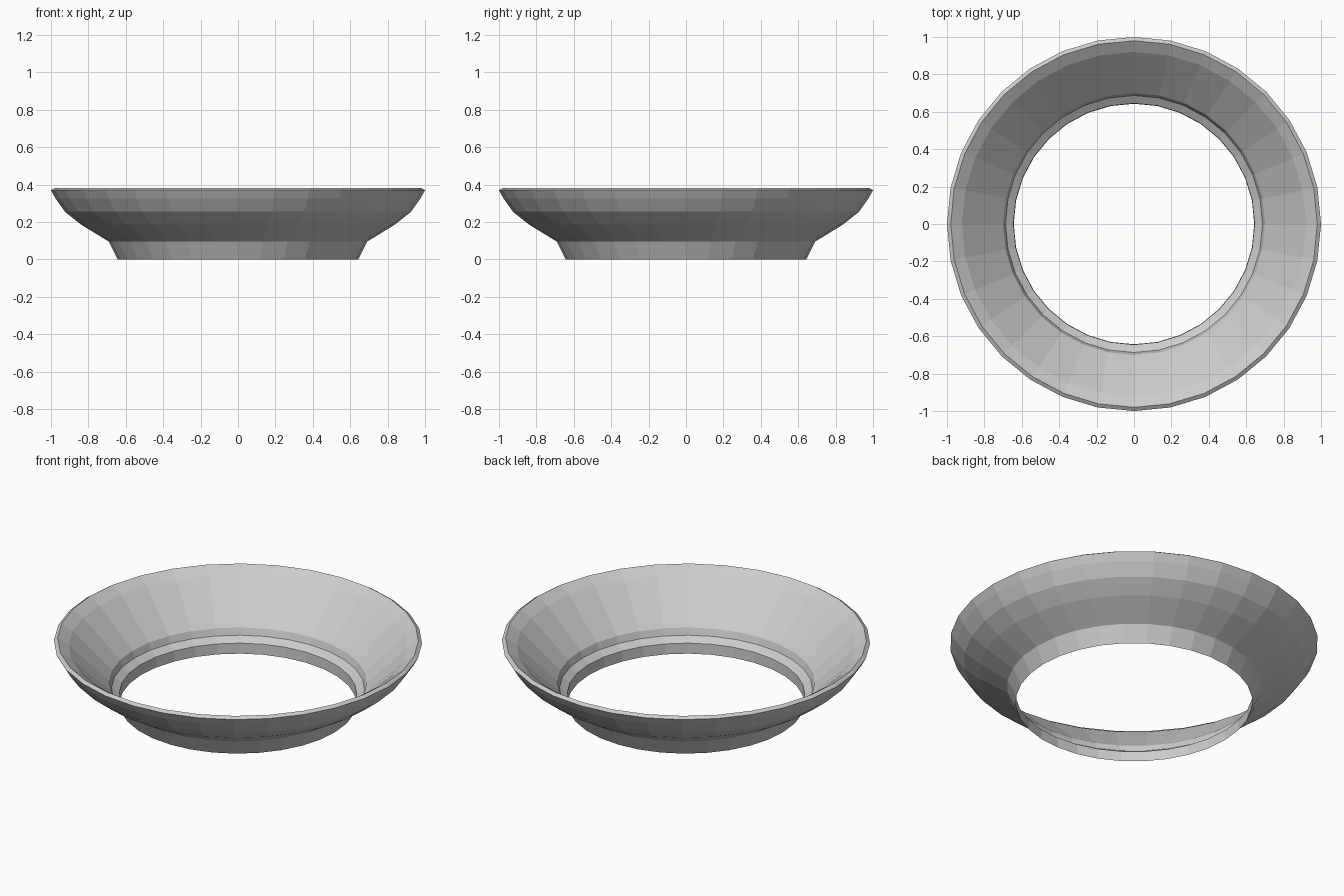
import bpy
import bmesh
from math import cos, sin, tau

cube = bpy.data.objects.get("Cube")
if cube:
    bpy.data.objects.remove(cube, do_unlink=True)

SEGMENTS = 32

# Closed cross-section (radius, height): outside going up, then inside going down
PROFILE = [
    (0.643, 0.0), (0.69, 0.095),                              # flared foot
    (0.84, 0.187), (0.925, 0.255), (0.975, 0.325), (1.0, 0.37),  # curved outer wall
    (0.98, 0.383),                                            # rim
    (0.92, 0.343), (0.70, 0.13),                              # sloping inner wall
    (0.687, 0.09), (0.645, 0.062),                            # step into the opening
]


def make_material(name, colour):
    mat = bpy.data.materials.new(name)
    mat.use_nodes = True
    mat.diffuse_color = colour
    mat.node_tree.nodes["Principled BSDF"].inputs["Base Color"].default_value = colour
    return mat


def lathe(name, profile, material):
    """Spin a closed cross-section around z into a flat-faced ring."""
    bm = bmesh.new()
    rings = []
    for i in range(SEGMENTS):
        a = tau * i / SEGMENTS
        rings.append([bm.verts.new((r * cos(a), r * sin(a), z)) for r, z in profile])
    for i, ring in enumerate(rings):
        following = rings[(i + 1) % SEGMENTS]
        for j in range(len(profile)):
            k = (j + 1) % len(profile)
            bm.faces.new((ring[j], following[j], following[k], ring[k]))
    bmesh.ops.recalc_face_normals(bm, faces=bm.faces)
    mesh = bpy.data.meshes.new(name)
    bm.to_mesh(mesh)
    bm.free()
    mesh.materials.append(material)
    obj = bpy.data.objects.new(name, mesh)
    bpy.context.collection.objects.link(obj)
    return obj


# Open dish-shaped ring
lathe("flared_ring", PROFILE, make_material("light grey", (0.6, 0.6, 0.6, 1.0)))
